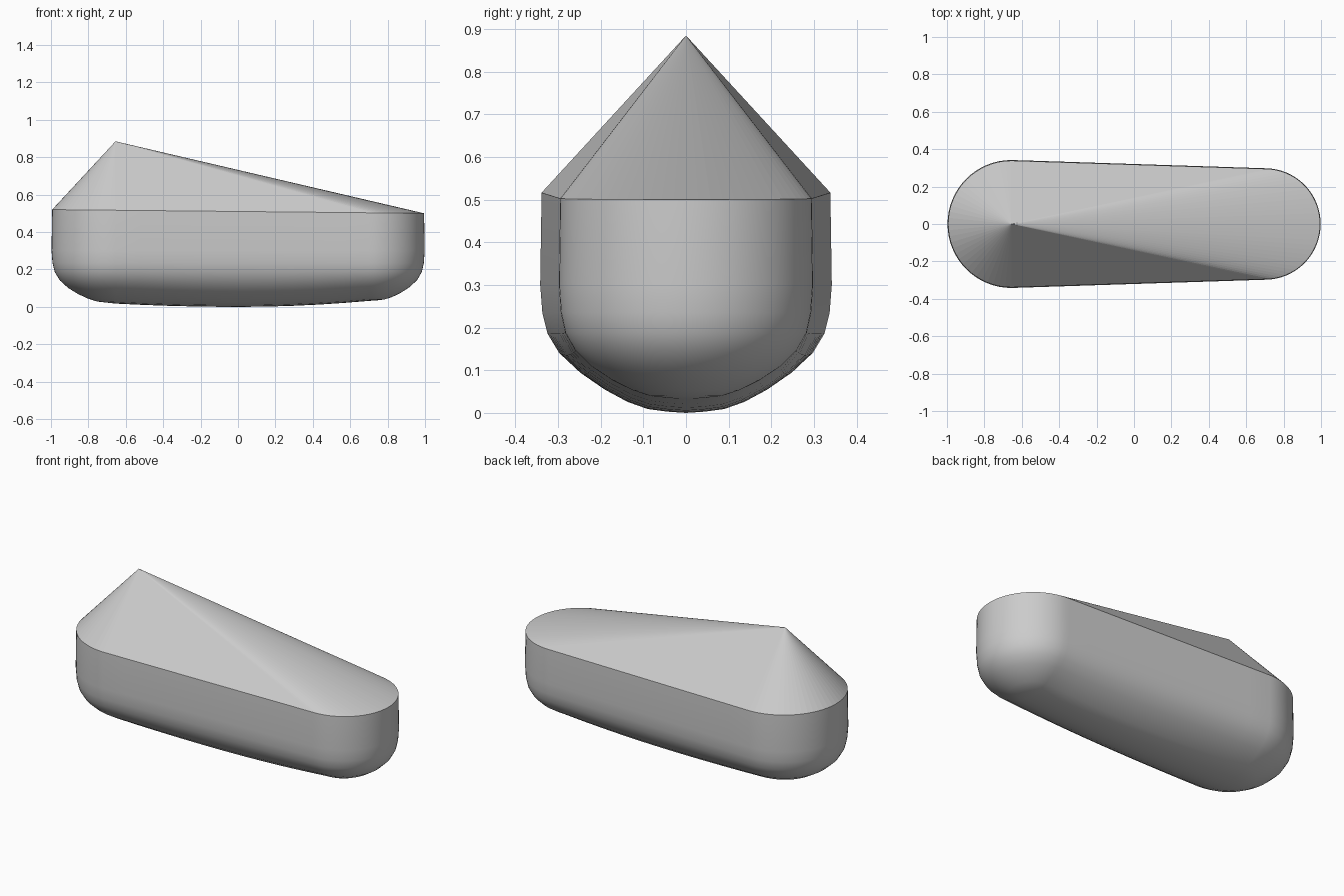
import bpy, bmesh
from math import pi, sin, cos

cube = bpy.data.objects.get("Cube")
if cube:
    bpy.data.objects.remove(cube)

grey = bpy.data.materials.new("plain grey")
grey.use_nodes = True
grey.diffuse_color = (0.6, 0.6, 0.6, 1)
grey.node_tree.nodes["Principled BSDF"].inputs["Base Color"].default_value = grey.diffuse_color

BACK_X, BACK_R = -0.655, 0.342    # wide end under the peak
NOSE_X, NOSE_R = 0.70, 0.298      # narrow end
ARC, SIDE = 32, 10                # segments per round end and per straight side
PEAK = (-0.655, 0, 0.885)


def outline(k):
    """Stadium outline with both end radii scaled by k."""
    pts = []
    for cx, r, start in ((NOSE_X, NOSE_R, -pi / 2), (BACK_X, BACK_R, pi / 2)):
        for i in range(ARC + 1):
            a = start + pi * i / ARC
            pts.append((cx + k * r * cos(a), k * r * sin(a)))
        # straight side leading to the other end
        x0, y0 = pts[-1]
        other = (BACK_X, BACK_R * k) if cx == NOSE_X else (NOSE_X, -NOSE_R * k)
        for i in range(1, SIDE):
            t = i / SIDE
            pts.append((x0 + (other[0] - x0) * t, y0 + (other[1] - y0) * t))
    return pts


def rim_z(x):
    return 0.51 - 0.01 * x


def finish(name, bm, smooth):
    bmesh.ops.remove_doubles(bm, verts=bm.verts, dist=0.0005)
    bmesh.ops.recalc_face_normals(bm, faces=bm.faces)
    for f in bm.faces:
        f.smooth = smooth
    mesh = bpy.data.meshes.new(name)
    bm.to_mesh(mesh)
    bm.free()
    mesh.materials.append(grey)
    obj = bpy.data.objects.new(name, mesh)
    bpy.context.collection.objects.link(obj)
    return obj


# Hull: outlines shrinking down to a gently sagging keel
bm = bmesh.new()
profile = [(0.99, None), (1, 0.30), (0.985, 0.235), (0.95, 0.185), (0.87, 0.135),
           (0.74, 0.09), (0.58, 0.053), (0.42, 0.025), (0.28, 0.009), (0.14, 0.003), (0, 0)]
rings = []
for k, z in profile:
    ring = []
    for x, y in outline(k):
        if z is None:
            h = rim_z(x)
        else:
            lift = 0.02 if x < 0 else 0.032
            h = z + lift * min(1, abs(x) / 0.7) ** 2 * max(0, 1 - z / 0.2)
        ring.append(bm.verts.new((x, y, h)))
    rings.append(ring)
n = len(rings[0])
for upper, lower in zip(rings, rings[1:]):
    for i in range(n):
        j = (i + 1) % n
        bm.faces.new((upper[i], lower[i], lower[j], upper[j]))
finish("hull", bm, True)

# Roof: fan of flat facets from the rim to the off-centre peak
bm = bmesh.new()
rim = [bm.verts.new((x, y, rim_z(x))) for x, y in outline(0.99)]
peak = bm.verts.new(PEAK)
for i in range(n):
    bm.faces.new((rim[i], rim[(i + 1) % n], peak))
roof = finish("roof", bm, False)
# the open fan must face up
if sum(p.normal.z for p in roof.data.polygons) < 0:
    roof.data.flip_normals()
